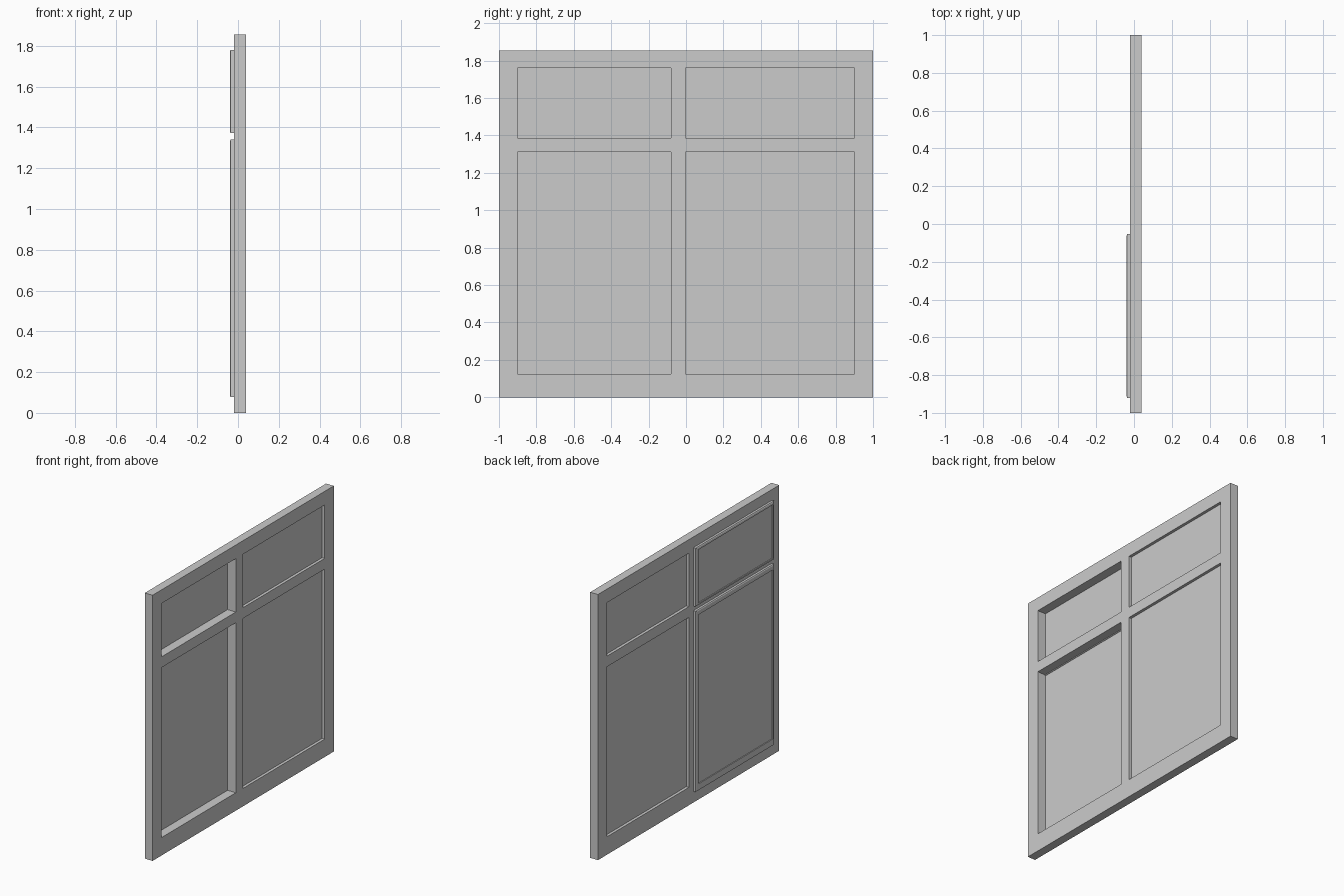
import bpy, bmesh
from mathutils import Vector

if "Cube" in bpy.data.objects:
    bpy.data.objects.remove(bpy.data.objects["Cube"])


def finish(name, bm):
    bmesh.ops.recalc_face_normals(bm, faces=bm.faces)
    me = bpy.data.meshes.new(name)
    bm.to_mesh(me)
    bm.free()
    ob = bpy.data.objects.new(name, me)
    bpy.context.collection.objects.link(ob)
    return ob


def rect(bm, x, y0, y1, z0, z1):
    return [bm.verts.new((x, y, z)) for y, z in ((y0, z0), (y1, z0), (y1, z1), (y0, z1))]


def pane(name, x0, x1, y0, y1, z0, z1):
    bm = bmesh.new()
    a, b = rect(bm, x0, y0, y1, z0, z1), rect(bm, x1, y0, y1, z0, z1)
    bm.faces.new(a)
    bm.faces.new(b)
    for i in range(4):
        j = (i + 1) % 4
        bm.faces.new((a[i], a[j], b[j], b[i]))
    return finish(name, bm)


def sash(name, outer, inner):
    # Rectangular ring with a small chamfer round its outer front edge
    y0, y1, z0, z1 = outer
    c = 0.013
    bm = bmesh.new()
    loops = [rect(bm, -0.02, *inner), rect(bm, -0.02, *outer), rect(bm, -0.036, *outer),
             rect(bm, -0.04, y0 + c, y1 - c, z0 + c * 0.5, z1 - c * 0.5),
             rect(bm, -0.04, *inner)]
    for k in range(len(loops)):
        a, b = loops[k], loops[(k + 1) % len(loops)]
        for i in range(4):
            j = (i + 1) % 4
            bm.faces.new((a[i], a[j], b[j], b[i]))
    return finish(name, bm)


# Main frame: a grid with four openings, pushed out to full depth
ys = (-1, -0.902, -0.081, -0.003, 0.9, 1)
zs = (0, 0.125, 1.312, 1.387, 1.76, 1.855)
bm = bmesh.new()
grid = [[bm.verts.new((-0.02, y, z)) for z in zs] for y in ys]
for i in range(5):
    for j in range(5):
        if i % 2 == 0 or j % 2 == 0:
            bm.faces.new((grid[i][j], grid[i + 1][j], grid[i + 1][j + 1], grid[i][j + 1]))
ext = bmesh.ops.extrude_face_region(bm, geom=bm.faces[:], use_keep_orig=True)
bmesh.ops.translate(bm, vec=Vector((0.06, 0, 0)),
                    verts=[v for v in ext["geom"] if isinstance(v, bmesh.types.BMVert)])
finish("window_frame", bm)

# Fixed panes on one side, opening sashes with panes on the other
rows = (("lower", 1, 0.078, 1.34, 1.306), ("upper", 3, 1.373, 1.78, 1.76))
for label, k, s0, s1, top in rows:
    z0, z1 = zs[k], zs[k + 1]
    pane(label + "_fixed_pane", 0, 0.02, ys[3], ys[4], z0, z1)
    inner = (ys[1], ys[2], z0, top)
    sash(label + "_sash", (-0.92, -0.052, s0, s1), inner)
    pane(label + "_sash_pane", -0.034, -0.024, *inner)
